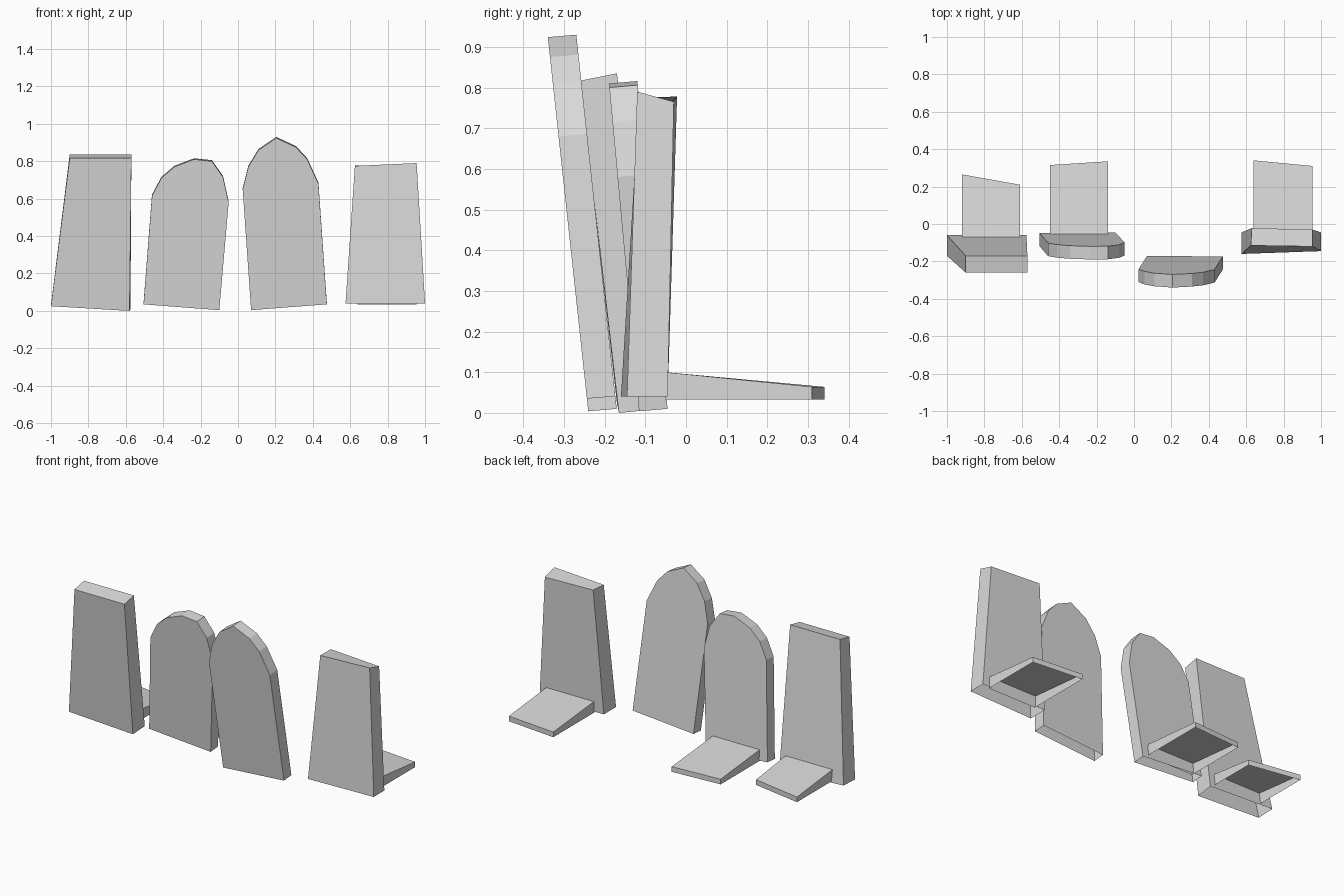
import bpy

cube = bpy.data.objects.get("Cube")
if cube:
    bpy.data.objects.remove(cube, do_unlink=True)

stone = bpy.data.materials.new("grey_stone")
stone.use_nodes = True
colour = (0.7, 0.7, 0.7, 1)
stone.diffuse_color = colour
stone.node_tree.nodes["Principled BSDF"].inputs["Base Color"].default_value = colour


def shell(name, front, back):
    """Join two matching outlines into a block that is open underneath."""
    n = len(front)
    faces = [list(range(n))[::-1], list(range(n, 2 * n))]
    faces += [(i, i + 1, n + i + 1, n + i) for i in range(n - 1)]
    mesh = bpy.data.meshes.new(name)
    mesh.from_pydata(front + back, [], faces)
    mesh.materials.append(stone)
    obj = bpy.data.objects.new(name, mesh)
    bpy.context.collection.objects.link(obj)
    return obj


def arched_stone(name, outline, y, lean, thick=0.07, lift=0.006):
    """Headstone with a rounded top, leaning towards the front."""
    front = [(x, y - lean * z, z) for x, z in outline]
    back = [(x, fy + thick, z + lift) for x, fy, z in front]
    shell(name, front, back)


def slab(name, x0, x1, y, end_left, end_right):
    """Sloping grave slab, with a slightly skewed far end."""
    base, high, low = 0.033, 0.1, 0.064
    shell(name,
          [(x0, y, base), (x0, y, high), (x1, y, high), (x1, y, base)],
          [(x0, end_left, base), (x0, end_left, low),
           (x1, end_right, low), (x1, end_right, base)])


# Straight-topped headstones at the two ends
shell("right_end_headstone",
      [(-1, -0.17, 0.025), (-0.9, -0.26, 0.817), (-0.57, -0.26, 0.817), (-0.58, -0.165, 0)],
      [(-1, -0.06, 0.03), (-0.9, -0.17, 0.835), (-0.57, -0.17, 0.835), (-0.575, -0.06, 0.01)])
shell("left_end_headstone",
      [(0.575, -0.16, 0.04), (0.625, -0.115, 0.775), (0.955, -0.12, 0.79), (1, -0.145, 0.04)],
      [(0.575, -0.045, 0.04), (0.63, -0.022, 0.778), (0.955, -0.03, 0.765), (1, -0.045, 0.04)])

# Round-topped headstones in the middle
arched_stone("round_headstone",
             [(-0.505, 0.035), (-0.46, 0.615), (-0.41, 0.71), (-0.34, 0.77), (-0.235, 0.81),
              (-0.14, 0.8), (-0.08, 0.715), (-0.05, 0.58), (-0.1, 0.004)], -0.115, 0.092)
arched_stone("pointed_headstone",
             [(0.07, 0.004), (0.025, 0.65), (0.055, 0.77), (0.11, 0.86), (0.205, 0.924),
              (0.31, 0.875), (0.37, 0.81), (0.43, 0.68), (0.475, 0.035)], -0.24, 0.108)

# Grave slabs behind three of the stones
slab("right_grave_slab", -0.92, -0.61, -0.07, 0.265, 0.21)
slab("middle_grave_slab", -0.45, -0.14, -0.06, 0.315, 0.335)
slab("left_grave_slab", 0.64, 0.955, -0.05, 0.34, 0.31)
